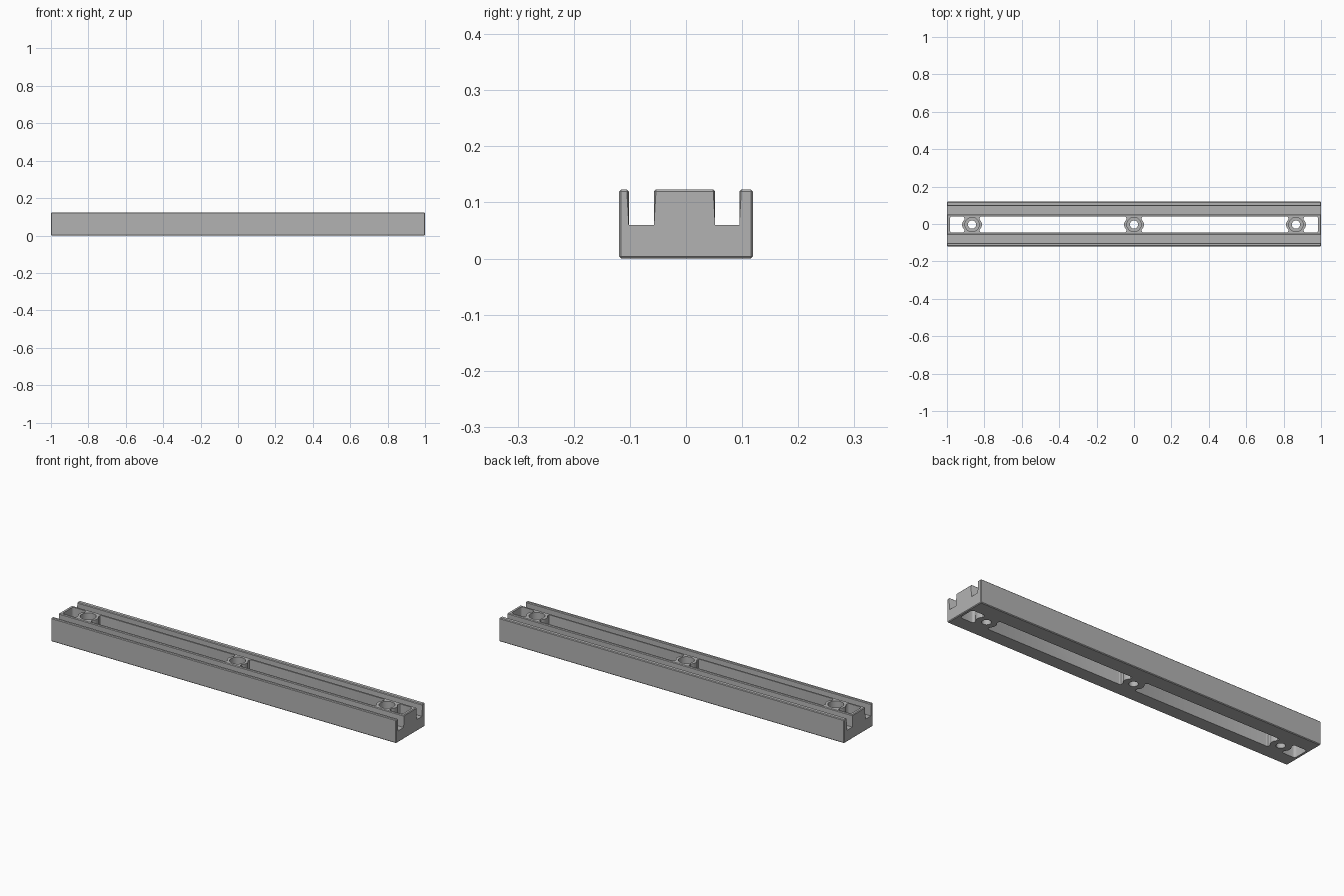
import bpy, bmesh, math

cube = bpy.data.objects.get("Cube")
if cube:
    bpy.data.objects.remove(cube, do_unlink=True)

HEIGHT = 0.123
FLOOR = 0.06        # groove floor and screw seat height
CHAMFER = 0.0035
MID_Y = -0.003      # centre line of the raised middle rib
SLOT_HALF = 0.043
BOSS_R = 0.053
HOLES = (-0.866, 0, 0.866)

grey = bpy.data.materials.new("mid grey")
grey.use_nodes = True
grey.diffuse_color = (0.45, 0.45, 0.45, 1)
grey.node_tree.nodes["Principled BSDF"].inputs["Base Color"].default_value = grey.diffuse_color


def add_object(name, bm):
    bmesh.ops.recalc_face_normals(bm, faces=bm.faces)
    mesh = bpy.data.meshes.new(name)
    bm.to_mesh(mesh)
    bm.free()
    mesh.materials.append(grey)
    obj = bpy.data.objects.new(name, mesh)
    bpy.context.collection.objects.link(obj)
    return obj


def prism(points, direction):
    bm = bmesh.new()
    face = bm.faces.new([bm.verts.new(p) for p in points])
    new = bmesh.ops.extrude_face_region(bm, geom=[face])["geom"]
    bmesh.ops.translate(bm, verts=[v for v in new if isinstance(v, bmesh.types.BMVert)], vec=direction)
    bmesh.ops.recalc_face_normals(bm, faces=bm.faces)
    return bm


# Rail: double grooved cross-section, chamfered on its outward edges
section = [(-0.119, 0), (0.119, 0), (0.119, HEIGHT), (0.095, HEIGHT), (0.095, FLOOR),
           (0.052, FLOOR), (0.052, HEIGHT), (-0.057, HEIGHT), (-0.057, FLOOR),
           (-0.102, FLOOR), (-0.102, HEIGHT), (-0.119, HEIGHT)]
bm = prism([(-1, y, z) for y, z in section], (2, 0, 0))
convex = [e for e in bm.edges if e.calc_face_angle_signed() > 0.1
          and not all(abs(v.co.z - FLOOR) < 1e-4 for v in e.verts)]
bmesh.ops.bevel(bm, geom=convex, offset=CHAMFER, segments=1, affect='EDGES', clamp_overlap=True)
rail = add_object("slotted_rail", bm)


def slot_end(hole_x, side):
    """End outline of a slot, hollowed around a screw boss, from low y to high y."""
    x = hole_x + side * 0.041
    r = 0.01
    a = math.acos(0.041 / BOSS_R)
    pts = [(x + side * r * (1 - math.sin(t)), -SLOT_HALF + r * (1 - math.cos(t)))
           for t in (0, math.pi / 6, math.pi / 3, math.pi / 2)]
    pts += [(hole_x + side * BOSS_R * math.cos(a * k / 6), BOSS_R * math.sin(a * k / 6) * 0.78)
            for k in range(-6, 7)]
    pts += [(px, -py) for px, py in reversed(pts[:4])]
    return pts


def flat_end(x, side):
    """Plain rounded slot end, from low y to high y."""
    r = 0.012
    low = [(x + side * r * (1 - math.sin(t)), -SLOT_HALF + r * (1 - math.cos(t)))
           for t in (0, math.pi / 6, math.pi / 3, math.pi / 2)]
    return low + [(px, -py) for px, py in reversed(low)]


def slot_cutter(left, right):
    outline = right + left[::-1]
    return add_object("slot_cutter", prism([(x, y + MID_Y, -0.05) for x, y in outline], (0, 0, 0.25)))


def hole_cutter(x):
    # Stepped screw hole turned around its axis
    bm = bmesh.new()
    outline = [(0, -0.05), (0.022, -0.05), (0.022, FLOOR), (0.038, FLOOR), (0.038, 0.2), (0, 0.2)]
    verts = [bm.verts.new((x + r, MID_Y, z)) for r, z in outline]
    edges = [bm.edges.new(pair) for pair in zip(verts, verts[1:])]
    bmesh.ops.spin(bm, geom=verts + edges, cent=(x, MID_Y, 0), axis=(0, 0, 1),
                   angle=math.tau, steps=40, use_duplicate=False)
    bmesh.ops.remove_doubles(bm, verts=bm.verts, dist=1e-5)
    return add_object("hole_cutter", bm)


cutters = [hole_cutter(x) for x in HOLES]
cutters += [slot_cutter(slot_end(a, 1), slot_end(b, -1)) for a, b in zip(HOLES, HOLES[1:])]
cutters.append(slot_cutter(flat_end(-0.985, 1), slot_end(HOLES[0], -1)))
cutters.append(slot_cutter(slot_end(HOLES[2], 1), flat_end(0.985, -1)))

# Cut the openings, then bake the result and drop the cutters
for cutter in cutters:
    cutter.hide_render = True
    mod = rail.modifiers.new("opening", 'BOOLEAN')
    mod.operation = 'DIFFERENCE'
    mod.solver = 'EXACT'
    mod.object = cutter
graph = bpy.context.evaluated_depsgraph_get()
baked = bpy.data.meshes.new_from_object(rail.evaluated_get(graph))
rail.modifiers.clear()
rail.data = baked
for cutter in cutters:
    bpy.data.objects.remove(cutter, do_unlink=True)

bpy.ops.object.select_all(action='DESELECT')
rail.select_set(True)
bpy.context.view_layer.objects.active = rail
bpy.ops.object.shade_smooth_by_angle(angle=math.radians(30))
